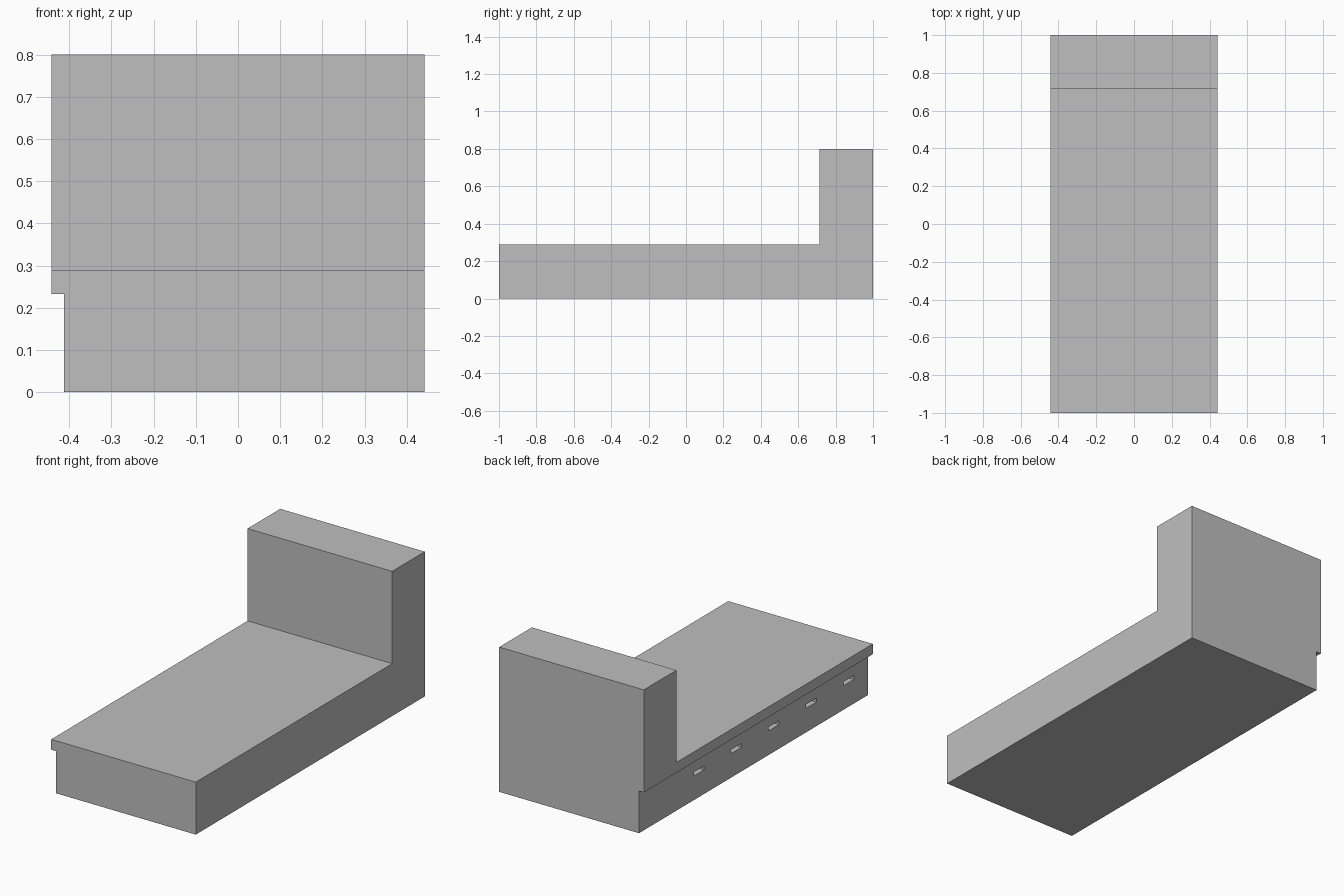
import bpy
import bmesh

if "Cube" in bpy.data.objects:
    bpy.data.objects.remove(bpy.data.objects["Cube"], do_unlink=True)

HALF_W, HALF_L = 0.442, 1.0
PLATFORM_Z, TOP_Z, HEAD_Y = 0.29, 0.8, 0.715
LIP_Z, SIDE_X = 0.233, -0.413

# Single plain colour
grey = bpy.data.materials.new("plain_grey")
grey.use_nodes = True
colour = (0.52, 0.52, 0.52, 1)
grey.diffuse_color = colour
grey.node_tree.nodes["Principled BSDF"].inputs["Base Color"].default_value = colour


def extrude_x(name, profile, x0, x1):
    """Extrude a y-z outline from x0 to x1."""
    bm = bmesh.new()
    face = bm.faces.new([bm.verts.new((x0, y, z)) for y, z in profile])
    new = bmesh.ops.extrude_face_region(bm, geom=[face])["geom"]
    verts = [v for v in new if isinstance(v, bmesh.types.BMVert)]
    bmesh.ops.translate(bm, verts=verts, vec=(x1 - x0, 0, 0))
    bmesh.ops.recalc_face_normals(bm, faces=bm.faces)
    mesh = bpy.data.meshes.new(name)
    bm.to_mesh(mesh)
    bm.free()
    mesh.materials.append(grey)
    obj = bpy.data.objects.new(name, mesh)
    bpy.context.collection.objects.link(obj)
    return obj


def rect(y0, y1, z0, z1):
    return [(y0, z0), (y1, z0), (y1, z1), (y0, z1)]


def cut(target, cutter):
    """Subtract the cutter, bake the result and remove the cutter."""
    cutter.hide_render = True
    mod = target.modifiers.new("cut", "BOOLEAN")
    mod.operation, mod.solver, mod.object = "DIFFERENCE", "EXACT", cutter
    bpy.context.view_layer.objects.active = target
    bpy.ops.object.modifier_apply(modifier=mod.name)
    bpy.data.objects.remove(cutter, do_unlink=True)


# Platform and tall end block as one L-shaped body
body = extrude_x("bed_body", [
    (-HALF_L, 0), (HALF_L, 0), (HALF_L, TOP_Z),
    (HEAD_Y, TOP_Z), (HEAD_Y, PLATFORM_Z), (-HALF_L, PLATFORM_Z),
], -HALF_W, HALF_W)

# Side set back under an overhanging lip
cut(body, extrude_x("lip_cutter", rect(-1.1, 1.1, -0.1, LIP_Z), -0.6, SIDE_X))

# Row of shallow grip slots along the set-back side
for i in range(5):
    y = 0.477 - 0.327 * i
    slot = rect(y - 0.045, y + 0.045, 0.133, 0.155)
    cut(body, extrude_x("slot_cutter", slot, SIDE_X - 0.02, SIDE_X + 0.028))
